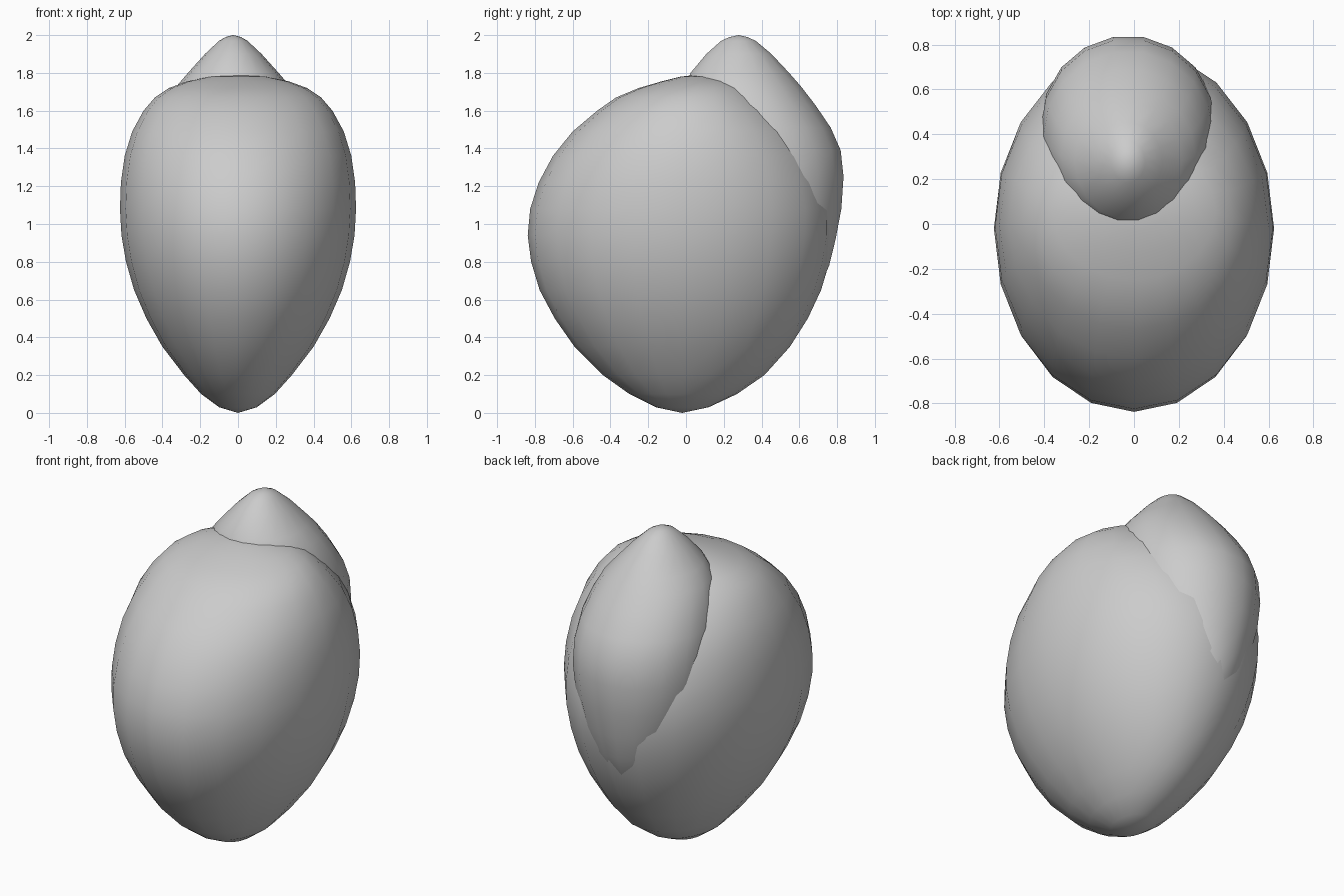
import bpy, bmesh, math

def loft(name, sections, segs, x0=0.0):
    """Closed smooth blob from elliptical sections (z, y_front, y_back, half_width)."""
    bm = bmesh.new()
    rings = []
    for z, yf, yb, w in sections:
        cy, ry = (yf + yb) / 2, (yb - yf) / 2
        if w == 0:
            rings.append([bm.verts.new((x0, cy, z))])
        else:
            rings.append([bm.verts.new((x0 + w * math.cos(2 * math.pi * i / segs),
                                        cy + ry * math.sin(2 * math.pi * i / segs), z))
                          for i in range(segs)])
    for a, b in zip(rings, rings[1:]):
        for i in range(segs):
            j = (i + 1) % segs
            if len(a) == 1:
                bm.faces.new((a[0], b[j], b[i]))
            elif len(b) == 1:
                bm.faces.new((a[i], a[j], b[0]))
            else:
                bm.faces.new((a[i], a[j], b[j], b[i]))
    bmesh.ops.recalc_face_normals(bm, faces=bm.faces)
    for f in bm.faces:
        f.smooth = True
    me = bpy.data.meshes.new(name)
    bm.to_mesh(me)
    bm.free()
    ob = bpy.data.objects.new(name, me)
    bpy.context.collection.objects.link(ob)
    return ob

# Large egg-shaped body, narrow at the bottom
loft("main_body", [
    (0.0, -0.02, -0.02, 0), (0.03, -0.16, 0.12, 0.10), (0.10, -0.30, 0.27, 0.195),
    (0.20, -0.44, 0.415, 0.285), (0.35, -0.59, 0.55, 0.40), (0.50, -0.695, 0.645, 0.485),
    (0.65, -0.775, 0.715, 0.55), (0.80, -0.82, 0.76, 0.593), (0.94, -0.838, 0.785, 0.617),
    (1.08, -0.825, 0.785, 0.625), (1.22, -0.78, 0.755, 0.62), (1.36, -0.705, 0.695, 0.60),
    (1.49, -0.60, 0.61, 0.56), (1.60, -0.47, 0.50, 0.50), (1.67, -0.37, 0.42, 0.44),
    (1.72, -0.25, 0.36, 0.365), (1.755, -0.13, 0.29, 0.27), (1.78, -0.03, 0.19, 0.15),
    (1.79, 0.06, 0.06, 0)], 20)

# Smaller leaning lobe sunk into the upper back
loft("back_lobe", [
    (0.50, 0.54, 0.54, 0), (0.54, 0.45, 0.63, 0.09), (0.64, 0.35, 0.70, 0.175),
    (0.78, 0.24, 0.762, 0.255), (0.92, 0.16, 0.797, 0.315), (1.08, 0.09, 0.828, 0.365),
    (1.25, 0.05, 0.84, 0.39), (1.39, 0.02, 0.825, 0.392), (1.51, 0.0, 0.772, 0.38),
    (1.63, -0.01, 0.69, 0.345), (1.73, -0.01, 0.612, 0.30), (1.80, 0.02, 0.55, 0.24),
    (1.90, 0.105, 0.455, 0.15), (1.97, 0.185, 0.37, 0.075), (1.99, 0.23, 0.325, 0.04),
    (2.0, 0.28, 0.28, 0)], 18, -0.025)
